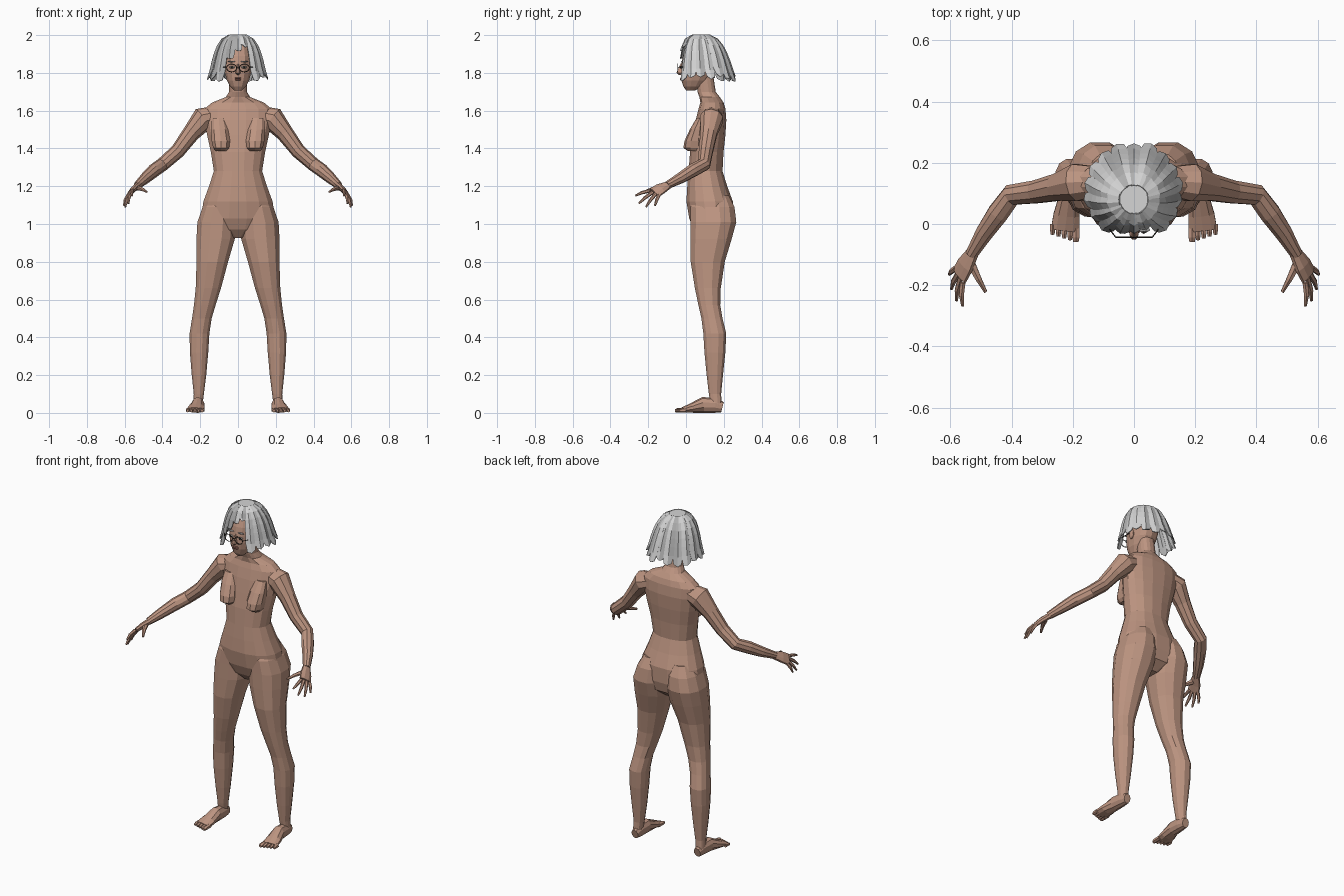
import bpy
import bmesh
import math
import random
from mathutils import Vector

random.seed(4)
default_cube = bpy.data.objects.get("Cube")
if default_cube:
    bpy.data.objects.remove(default_cube, do_unlink=True)


def material(name, colour):
    mat = bpy.data.materials.new(name)
    mat.use_nodes = True
    mat.diffuse_color = (*colour, 1)
    shader = mat.node_tree.nodes["Principled BSDF"]
    shader.inputs["Base Color"].default_value = (*colour, 1)
    shader.inputs["Roughness"].default_value = 0.8
    return mat


SKIN = material("skin", (0.51, 0.3, 0.22))
LIP = material("lip", (0.3, 0.13, 0.1))
LIGHT_HAIR = material("light grey hair", (0.66, 0.66, 0.66))
DARK_HAIR = material("dark grey hair", (0.42, 0.42, 0.42))
FRAME = material("dark frame", (0.03, 0.025, 0.02))
EYE = material("eye white", (0.6, 0.56, 0.52))


def finish(name, bm, mats, mirror=False):
    """Turn a bmesh into an object, optionally mirrored across x = 0."""
    bmesh.ops.recalc_face_normals(bm, faces=bm.faces)
    mesh = bpy.data.meshes.new(name)
    bm.to_mesh(mesh)
    bm.free()
    for mat in mats:
        mesh.materials.append(mat)
    obj = bpy.data.objects.new(name, mesh)
    bpy.context.collection.objects.link(obj)
    if mirror:
        mod = obj.modifiers.new("mirror", "MIRROR")
        mod.use_mirror_merge = False
    return obj


def skin_rings(name, rings, mat, mirror):
    """Bridge a stack of point rings and close both ends."""
    bm = bmesh.new()
    loops = [[bm.verts.new(p) for p in ring] for ring in rings]
    count = len(loops[0])
    for low, high in zip(loops, loops[1:]):
        for i in range(count):
            j = (i + 1) % count
            bm.faces.new((low[i], low[j], high[j], high[i]))
    bm.faces.new(loops[0])
    bm.faces.new(loops[-1])
    return finish(name, bm, [mat], mirror)


def boxy(value, power=0.88):
    return math.copysign(abs(value) ** power, value)


def loft(name, sections, mat=SKIN, sides=14, mirror=False):
    """Horizontal sections given as x min, x max, y min, y max, z."""
    rings = []
    for x0, x1, y0, y1, z in sections:
        ring = []
        for i in range(sides):
            a = math.tau * (i + 0.5) / sides
            ring.append(((x0 + x1) / 2 + (x1 - x0) / 2 * boxy(math.cos(a)),
                         (y0 + y1) / 2 + (y1 - y0) / 2 * boxy(math.sin(a)), z))
        rings.append(ring)
    return skin_rings(name, rings, mat, mirror)


def symmetric(name, sections, mat=SKIN, sides=14):
    return loft(name, [(-w, w, y0, y1, z) for w, y0, y1, z in sections], mat, sides)


def tube(name, points, radii, side=(0, 1, 0), mat=SKIN, sides=8, mirror=True):
    """Tube along points; radii are pairs, the first one along side."""
    pts = [Vector(p) for p in points]
    rings = []
    for k, p in enumerate(pts):
        along = (pts[min(k + 1, len(pts) - 1)] - pts[max(k - 1, 0)]).normalized()
        u = Vector(side)
        u = (u - along * u.dot(along)).normalized()
        v = along.cross(u)
        a, b = radii[k]
        angles = [math.tau * (i + 0.5) / sides for i in range(sides)]
        rings.append([p + u * a * math.cos(t) + v * b * math.sin(t) for t in angles])
    return skin_rings(name, rings, mat, mirror)


def ball(name, centre, scale, mat=SKIN, mirror=False):
    bm = bmesh.new()
    bmesh.ops.create_icosphere(bm, subdivisions=2, radius=1)
    for v in bm.verts:
        v.co = Vector([c + s * q for c, s, q in zip(centre, scale, v.co)])
    return finish(name, bm, [mat], mirror)


# Torso and neck
symmetric("torso", [
    (.04, .08, .18, .925), (.16, .04, .235, .97), (.2, .015, .25, 1.03),
    (.186, .0, .25, 1.12), (.156, .005, .22, 1.2), (.13, .012, .195, 1.28),
    (.146, .02, .2, 1.38), (.166, .035, .21, 1.47), (.183, .05, .215, 1.55),
    (.18, .065, .21, 1.61), (.14, .075, .2, 1.643), (.065, .07, .18, 1.672),
    (.048, .06, .158, 1.7), (.047, .05, .145, 1.79)], sides=16)
loft("bust", [
    (.06, .12, .012, .07, 1.386), (.045, .133, -.014, .1, 1.403),
    (.04, .142, -.008, .1, 1.44), (.05, .145, .02, .1, 1.5),
    (.065, .14, .055, .11, 1.56)], sides=10, mirror=True)

# Legs
loft("leg", [
    (.187, .237, .13, .19, .04), (.18, .235, .12, .187, .1),
    (.167, .246, .108, .197, .2), (.156, .256, .096, .21, .32),
    (.15, .258, .09, .215, .42), (.138, .245, .08, .195, .5),
    (.117, .235, .064, .183, .57), (.088, .226, .045, .186, .66),
    (.05, .222, .022, .208, .8), (.014, .223, .02, .245, .92),
    (.006, .218, .02, .27, 1.01), (.01, .19, .02, .26, 1.09),
    (.04, .15, .05, .23, 1.15)], sides=12, mirror=True)

# Feet and toes
tube("foot", [(.21, .193, .03), (.21, .155, .04), (.212, .09, .042),
              (.22, .03, .026), (.226, -.02, .015)],
     [(.022, .028), (.03, .04), (.035, .042), (.045, .026), (.048, .014)],
     side=(1, 0, 0), sides=10)
for i in range(5):
    x = .19 + .019 * i
    r = .014 if i == 0 else .01
    tip = -.058 + .006 * i
    tube("toe", [(x, .0, .015), (x, tip + .015, .014), (x, tip, .011)],
         [(r, .013), (r, .012), (r * .7, .008)], side=(1, 0, 0), sides=6)

# Arms
tube("arm", [(.12, .14, 1.575), (.185, .135, 1.557), (.25, .12, 1.478),
             (.32, .105, 1.385), (.4, .095, 1.315), (.445, .035, 1.283),
             (.49, -.03, 1.243), (.532, -.1, 1.205)],
     [(r, r) for r in (.05, .064, .046, .039, .036, .036, .03, .021)], sides=10)

# Hands
ACROSS = Vector((.35, .85, -.4)).normalized()
knuckles = Vector((.57, -.168, 1.165))
tube("palm", [(.525, -.09, 1.208), (.552, -.135, 1.186), knuckles],
     [(.022, .018), (.036, .016), (.038, .012)], side=ACROSS)
fingertips = [(.56, -.268, 1.15), (.58, -.25, 1.108), (.597, -.212, 1.09), (.604, -.165, 1.097)]
for i, tip in enumerate(fingertips):
    base = knuckles + ACROSS * (.019 * i - .028)
    middle = base.lerp(Vector(tip), .55) + Vector((.004, 0, .004))
    tube("finger", [base, middle, tip], [(.01, .01), (.009, .009), (.005, .005)],
         side=ACROSS, sides=6)
tube("thumb", [(.535, -.125, 1.192), (.508, -.18, 1.185), (.485, -.222, 1.17)],
     [(.016, .014), (.011, .01), (.006, .006)], side=(1, 0, 0), sides=6)

# Head and face
symmetric("head", [
    (.022, .0, .05, 1.708), (.043, -.014, .09, 1.728), (.06, -.024, .12, 1.76),
    (.071, -.028, .15, 1.8), (.075, -.026, .165, 1.84), (.076, -.016, .17, 1.89),
    (.068, .0, .16, 1.93), (.045, .03, .13, 1.965)])
symmetric("nose", [(.006, -.04, .0, 1.79), (.015, -.053, .0, 1.8),
                   (.01, -.046, .0, 1.815), (.005, -.028, .0, 1.85)], sides=8)
ball("upper_lip", (0, -.025, 1.772), (.021, .007, .004), LIP)
ball("lower_lip", (0, -.024, 1.764), (.018, .008, .005), LIP)
ball("ear", (.076, .07, 1.82), (.008, .018, .03), SKIN, True)
ball("eye", (.032, -.021, 1.83), (.014, .009, .007), EYE, True)
ball("iris", (.032, -.028, 1.83), (.005, .004, .006), FRAME, True)
ball("eyebrow", (.034, -.019, 1.86), (.02, .007, .004), DARK_HAIR, True)

# Glasses
rim = [(.034 + .026 * math.cos(math.tau * i / 16), -.043,
        1.826 + .021 * math.sin(math.tau * i / 16)) for i in range(17)]
thin = (.0022, .0022)
tube("glasses_rim", rim, [thin] * len(rim), mat=FRAME, sides=5)
tube("glasses_bridge", [(-.009, -.044, 1.83), (.009, -.044, 1.83)], [thin] * 2,
     mat=FRAME, sides=5, mirror=False)
tube("glasses_temple", [(.06, -.043, 1.83), (.078, -.02, 1.832), (.081, .07, 1.83)],
     [thin] * 3, side=(0, 0, 1), mat=FRAME, sides=5)

# Crown of the hair
HAIR = [(2.0, .045, .08), (1.98, .079, .083), (1.93, .108, .09),
        (1.87, .126, .096), (1.81, .14, .102), (1.76, .155, .106)]


def hair_at(z):
    """Radius and centre y of the hair at a height."""
    for (z1, r1, c1), (z0, r0, c0) in zip(HAIR, HAIR[1:]):
        if z >= z0:
            t = (z1 - z) / (z1 - z0)
            return r1 + (r0 - r1) * t, c1 + (c0 - c1) * t
    return HAIR[-1][1:]


symmetric("hair_crown", [(r, c - r, c + r, z) for z, r, c in
                         [(1.945, .095, .09), (1.978, .074, .083), (1.9995, .046, .08)]],
          LIGHT_HAIR, 16)

# Hair locks hanging from the crown, short above the face
LOCKS = 18
ROWS = 6
bm = bmesh.new()
for k in range(LOCKS):
    mid = math.tau * k / LOCKS
    bottom = 1.765 + random.uniform(-.012, .015)
    if k in (0, 1, LOCKS - 1):
        bottom = {0: 1.915, 1: 1.935}.get(k, 1.875)
    lift = random.uniform(0, .004)
    grid = []
    for row in range(ROWS + 1):
        t = row / ROWS
        z = 2.0 + (bottom - 2.0) * t ** 1.3
        r, cy = hair_at(z)
        spread = math.pi / LOCKS * (1.15 if row < ROWS else .8)
        line = []
        for col in (-1, 0, 1):
            a = mid + col * spread
            bulge = lift + (.007 * min(1, t * 3) if col == 0 else 0)
            drop = random.uniform(0, .018) if row == ROWS and col else 0
            line.append(bm.verts.new(((r + bulge) * math.sin(a),
                                      cy - (r + bulge) * math.cos(a), z + drop)))
        grid.append(line)
    tones = [int(random.random() < .28) for _ in range(2)]
    for upper, lower in zip(grid, grid[1:]):
        for col in range(2):
            face = bm.faces.new((upper[col], lower[col], lower[col + 1], upper[col + 1]))
            face.material_index = tones[col]
locks = finish("hair_locks", bm, [LIGHT_HAIR, DARK_HAIR])
thickness = locks.modifiers.new("thickness", "SOLIDIFY")
thickness.thickness = .005
thickness.offset = 0
